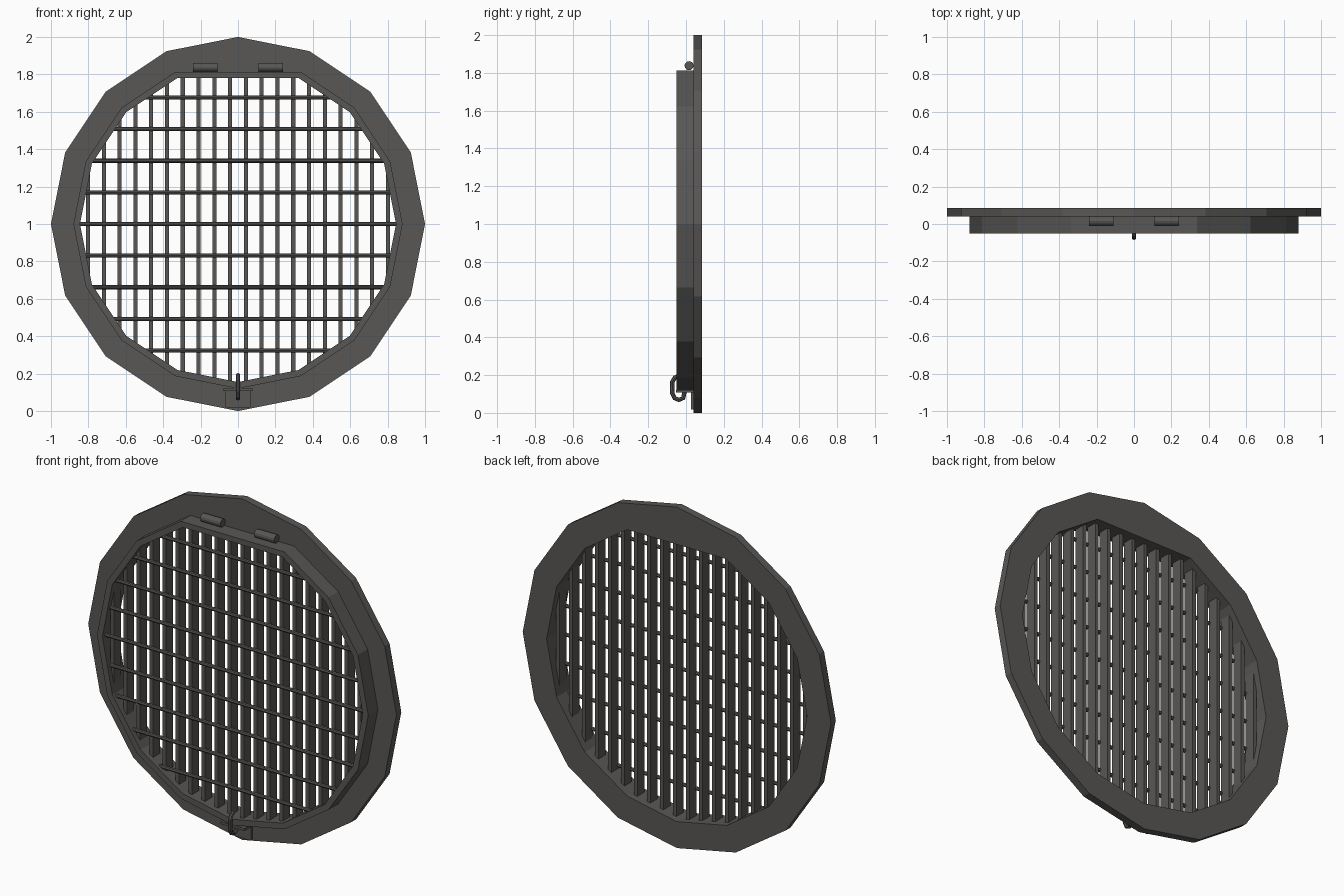
import bpy, bmesh, math
from mathutils import Vector

if "Cube" in bpy.data.objects:
    bpy.data.objects.remove(bpy.data.objects["Cube"])

metal = bpy.data.materials.new("dark iron grey")
metal.diffuse_color = (0.098, 0.095, 0.09, 1)
metal.use_nodes = True
metal.node_tree.nodes["Principled BSDF"].inputs["Base Color"].default_value = metal.diffuse_color

def finish(name, bm):
    bmesh.ops.recalc_face_normals(bm, faces=bm.faces)
    me = bpy.data.meshes.new(name)
    bm.to_mesh(me)
    bm.free()
    me.materials.append(metal)
    ob = bpy.data.objects.new(name, me)
    bpy.context.collection.objects.link(ob)
    return ob

def outline(r, flat_top=True):
    # 16 sided outline; the top corner can be flattened for the hinge side
    pts = [(r * math.cos(k * math.pi / 8), 1 + r * math.sin(k * math.pi / 8)) for k in range(16)]
    if flat_top:
        pts[4] = (0, pts[3][1])
    return pts

def ring(name, outer, inner, y0, y1):
    bm = bmesh.new()
    loops = [[bm.verts.new((x, y, z)) for x, z in pts]
             for pts, y in ((outer, y0), (inner, y0), (inner, y1), (outer, y1))]
    for a in range(4):
        A, B = loops[a], loops[(a + 1) % 4]
        for i in range(16):
            j = (i + 1) % 16
            bm.faces.new((A[i], A[j], B[j], B[i]))
    return finish(name, bm)

def add_box(bm, x0, x1, y0, y1, z0, z1):
    r = bmesh.ops.create_cube(bm, size=1)
    for v in r["verts"]:
        v.co = ((x0 + x1) / 2 + v.co.x * (x1 - x0),
                (y0 + y1) / 2 + v.co.y * (y1 - y0),
                (z0 + z1) / 2 + v.co.z * (z1 - z0))

def crossings(pts, axis, value):
    # where a straight line cuts the outline
    out = []
    for p, q in zip(pts, pts[1:] + pts[:1]):
        if (p[axis] - value) * (q[axis] - value) <= 0 and abs(p[axis] - q[axis]) > 1e-6:
            t = (value - p[axis]) / (q[axis] - p[axis])
            out.append(p[1 - axis] + t * (q[1 - axis] - p[1 - axis]))
    return min(out), max(out)

def tube(bm, path, r, sides=8):
    # tube along a path lying in the x = const plane or along x
    rings = []
    for i, p in enumerate(path):
        d = (path[min(i + 1, len(path) - 1)] - path[max(i - 1, 0)]).normalized()
        u = Vector((0, 0, 1)) if abs(d.x) > 0.9 else Vector((1, 0, 0))
        w = d.cross(u)
        rings.append([bm.verts.new(p + r * (math.cos(a) * u + math.sin(a) * w))
                      for a in (2 * math.pi * k / sides for k in range(sides))])
    for A, B in zip(rings, rings[1:]):
        for k in range(sides):
            bm.faces.new((A[k], A[(k + 1) % sides], B[(k + 1) % sides], B[k]))
    bm.faces.new(rings[0])
    bm.faces.new(rings[-1])

# wall flange and hinged grate frame
inner = outline(0.845)
ring("wall_flange", outline(1.0, False), inner, 0.04, 0.085)
ring("grate_frame", outline(0.88), inner, -0.05, 0.04)

# deep vertical blades, trimmed into the frame
reach = outline(0.858)
bm = bmesh.new()
for i in range(20):
    x = (i - 9.5) * 0.0844
    z0, z1 = crossings(reach, 0, x)
    add_box(bm, x - 0.011, x + 0.011, -0.02, 0.045, z0, z1)
finish("vertical_blades", bm)

# thin horizontal rods across the front of the blades
bm = bmesh.new()
for i in range(9):
    z = 1 + (i - 4) * 0.169
    x0, x1 = crossings(reach, 1, z)
    tube(bm, [Vector((x0, -0.02, z)), Vector((x1, -0.02, z))], 0.011)
finish("horizontal_rods", bm)

# hinge barrels
bm = bmesh.new()
for s in (-1, 1):
    tube(bm, [Vector((s * 0.11, 0.016, 1.838)), Vector((s * 0.24, 0.016, 1.838))], 0.024, 12)
finish("hinge_barrels", bm)

# latch bracket: shelf under the frame and plate on the flange
bm = bmesh.new()
add_box(bm, -0.078, 0.078, -0.052, 0.04, 0.108, 0.122)
add_box(bm, -0.066, 0.066, 0.027, 0.042, 0.018, 0.115)
for v in bm.verts:
    if v.co.z < 0.05:
        v.co.z += 0.2 * (0.066 - abs(v.co.x))
finish("latch_bracket", bm)

# bent latch hook
bm = bmesh.new()
hook = [(-0.045, 0.192), (-0.058, 0.188), (-0.072, 0.165), (-0.073, 0.105),
        (-0.06, 0.078), (-0.038, 0.069), (-0.015, 0.078), (-0.008, 0.112)]
tube(bm, [Vector((0, y, z)) for y, z in hook], 0.012)
finish("latch_hook", bm)
